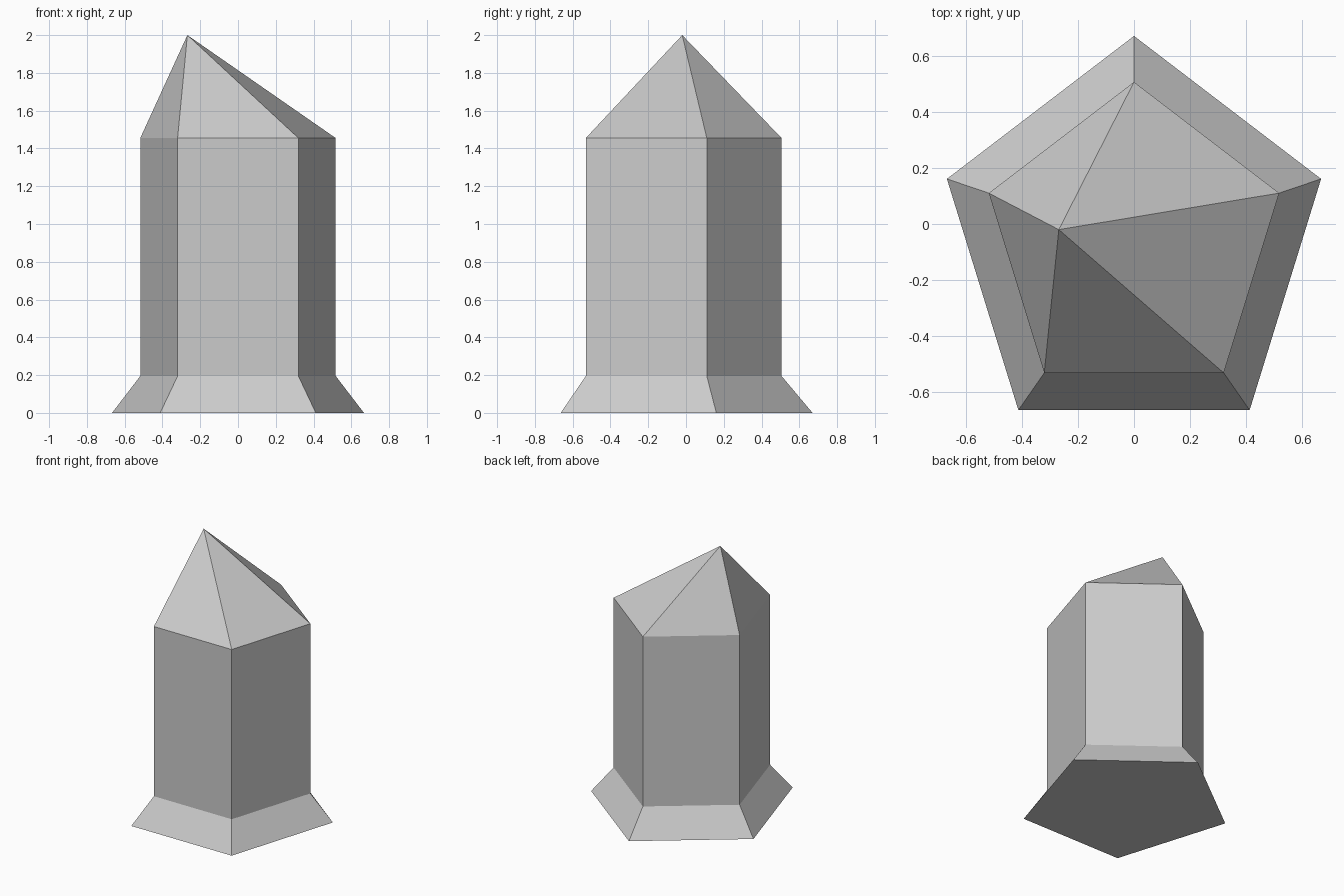
import bpy, bmesh
from math import sin, cos, pi

cube = bpy.data.objects.get("Cube")
if cube:
    bpy.data.objects.remove(cube)

grey = bpy.data.materials.new("stone_grey")
grey.use_nodes = True
colour = (0.6, 0.6, 0.6, 1)
grey.diffuse_color = colour
grey.node_tree.nodes["Principled BSDF"].inputs["Base Color"].default_value = colour

SIDES = 5
CENTRE_Y = -0.067


def ring(bm, rx, ry, z):
    """Pentagon with one corner pointing to the back."""
    angles = [pi / 2 + 2 * pi * i / SIDES for i in range(SIDES)]
    return [bm.verts.new((rx * cos(a), CENTRE_Y + ry * sin(a), z)) for a in angles]


# Rings: foot edge, top of the flared foot, top of the column
bm = bmesh.new()
rings = [ring(bm, 0.701, 0.737, 0),
         ring(bm, 0.544, 0.573, 0.195),
         ring(bm, 0.544, 0.573, 1.455)]
apex = bm.verts.new((-0.268, -0.02, 2))

# Underside, foot and column walls, off-centre pointed tip
bm.faces.new(rings[0][::-1])
for i in range(SIDES):
    j = (i + 1) % SIDES
    for low, high in zip(rings, rings[1:]):
        bm.faces.new((low[i], low[j], high[j], high[i]))
    bm.faces.new((rings[-1][i], rings[-1][j], apex))
bmesh.ops.recalc_face_normals(bm, faces=bm.faces)

mesh = bpy.data.meshes.new("crystal_column")
bm.to_mesh(mesh)
bm.free()
mesh.materials.append(grey)
crystal = bpy.data.objects.new("crystal_column", mesh)
bpy.context.collection.objects.link(crystal)
